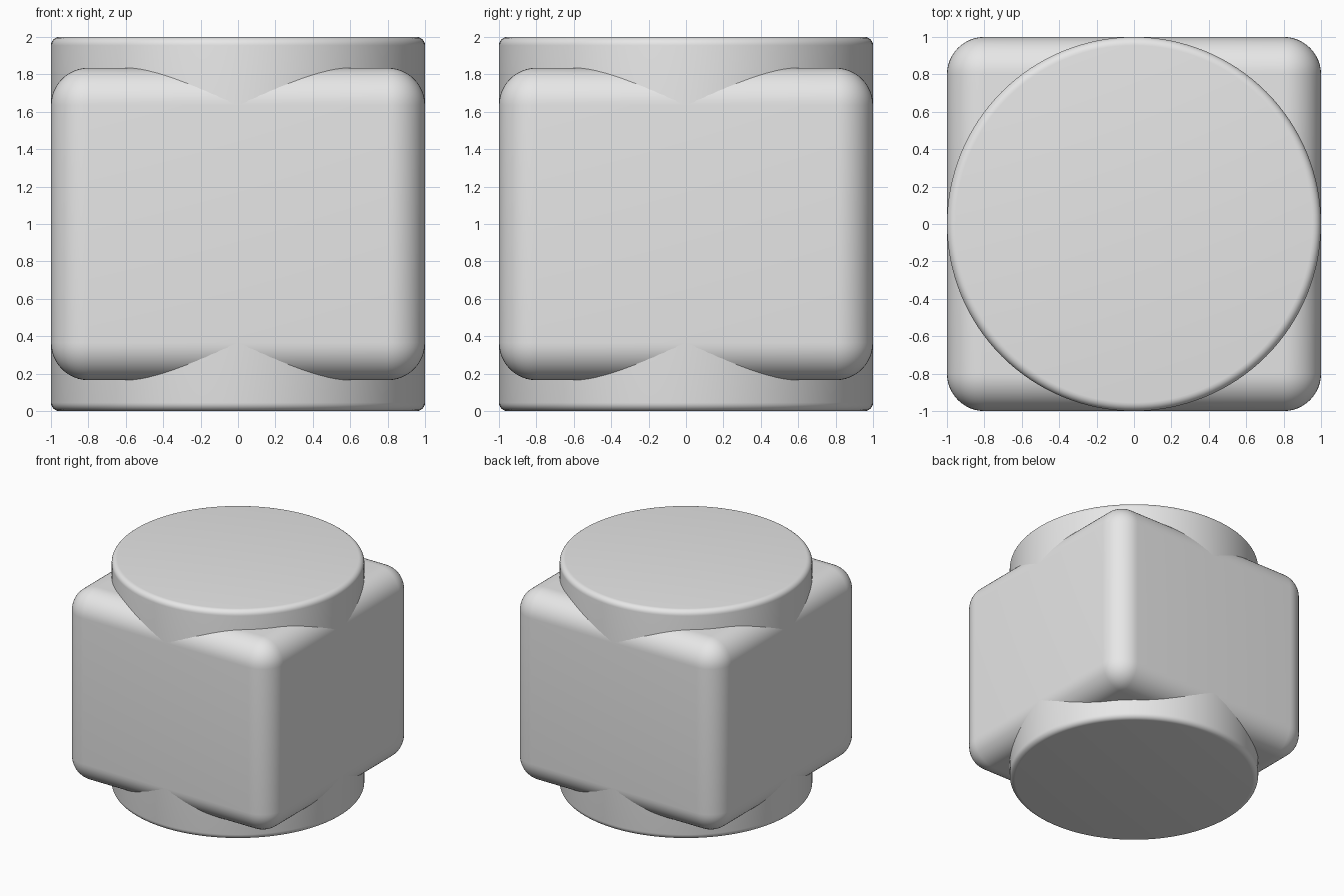
import bpy
import math

if "Cube" in bpy.data.objects:
    bpy.data.objects.remove(bpy.data.objects["Cube"])

grey = bpy.data.materials.new("plain grey")
grey.diffuse_color = (0.8, 0.8, 0.8, 1)
grey.use_nodes = True
grey.node_tree.nodes["Principled BSDF"].inputs["Base Color"].default_value = grey.diffuse_color


def finish(obj, name, radius, segments):
    """Name, colour, round the sharp edges and smooth the shading."""
    obj.name = name
    obj.data.materials.append(grey)
    bevel = obj.modifiers.new("rounded edges", 'BEVEL')
    bevel.width = radius
    bevel.segments = segments
    bevel.limit_method = 'ANGLE'
    bevel.angle_limit = math.radians(40)
    bpy.ops.object.modifier_apply(modifier=bevel.name)
    bpy.ops.object.shade_smooth_by_angle(angle=math.radians(30))


# Rounded block
bpy.ops.mesh.primitive_cube_add(size=2, location=(0, 0, 1))
block = bpy.context.object
block.scale = (1, 1, 0.835)
bpy.ops.object.transform_apply(location=False, rotation=False, scale=True)
finish(block, "rounded_block", 0.2, 12)

# Upright drum showing above and below the block
bpy.ops.mesh.primitive_cylinder_add(vertices=128, radius=1, depth=2, location=(0, 0, 1))
finish(bpy.context.object, "drum", 0.045, 6)
